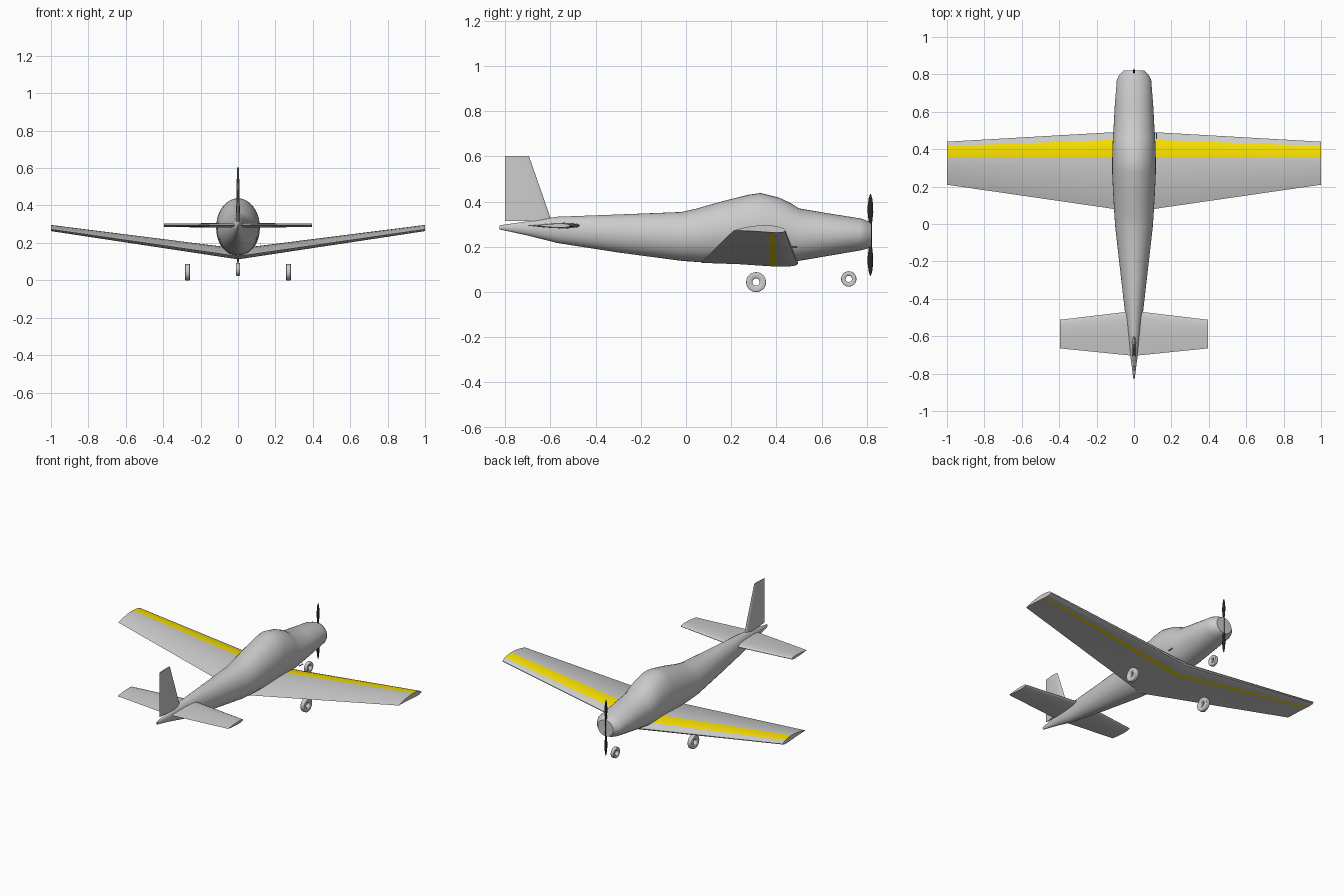
import bpy, bmesh, math
from mathutils import Vector

if "Cube" in bpy.data.objects:
    bpy.data.objects.remove(bpy.data.objects["Cube"])


def material(name, rgb):
    m = bpy.data.materials.new(name)
    m.diffuse_color = (*rgb, 1)
    m.use_nodes = True
    m.node_tree.nodes["Principled BSDF"].inputs["Base Color"].default_value = m.diffuse_color
    return m


def loft(name, rings, mats=(), strips=(), closed=False, angle=35):
    """Skin a list of equal-length point rings; strips are face columns given mats[1]."""
    bm = bmesh.new()
    rows = [[bm.verts.new(p) for p in r] for r in rings]
    n = len(rows[0])
    pairs = list(zip(rows, rows[1:]))
    if closed:
        pairs.append((rows[-1], rows[0]))
    for a, b in pairs:
        for i in range(n):
            j = (i + 1) % n
            f = bm.faces.new((a[i], a[j], b[j], b[i]))
            if i in strips:
                f.material_index = 1
    if not closed:
        bm.faces.new(rows[0])
        bm.faces.new(rows[-1])
    bmesh.ops.recalc_face_normals(bm, faces=bm.faces)
    me = bpy.data.meshes.new(name)
    bm.to_mesh(me)
    bm.free()
    ob = bpy.data.objects.new(name, me)
    bpy.context.collection.objects.link(ob)
    for m in mats:
        me.materials.append(m)
    bpy.ops.object.select_all(action='DESELECT')
    ob.select_set(True)
    bpy.context.view_layer.objects.active = ob
    bpy.ops.object.shade_smooth_by_angle(angle=math.radians(angle))
    return ob


def half_thickness(t):
    return 5 * (0.2969 * math.sqrt(t) - 0.126 * t - 0.3516 * t**2 + 0.2843 * t**3 - 0.1036 * t**4)


def foil(lead, trail, thick, upper, lower, place, camber=0.0):
    """Airfoil ring: upper chord fractions nose to tail, then lower ones back to the nose."""
    ring = []
    for fr, side in [(t, 1) for t in upper] + [(t, -1) for t in lower]:
        h = thick * (side * half_thickness(fr) + camber * 4 * fr * (1 - fr))
        ring.append(place(lead + (trail - lead) * fr, h))
    return ring


grey = material("grey", (0.8, 0.8, 0.8))
yellow = material("yellow", (0.95, 0.75, 0.0))
black = material("black", (0.02, 0.02, 0.02))
blue = material("blue", (0.1, 0.35, 0.6))

# Fuselage: station y, bottom z, top z, half width
stations = [(-0.825, 0.277, 0.295, 0.004), (-0.70, 0.25, 0.313, 0.02), (-0.57, 0.217, 0.333, 0.037),
            (-0.30, 0.175, 0.343, 0.068), (-0.02, 0.138, 0.354, 0.10), (0.05, 0.133, 0.37, 0.105),
            (0.17, 0.13, 0.404, 0.112), (0.28, 0.128, 0.431, 0.117), (0.33, 0.128, 0.438, 0.117),
            (0.41, 0.13, 0.418, 0.115), (0.46, 0.133, 0.395, 0.113), (0.50, 0.138, 0.37, 0.11),
            (0.63, 0.16, 0.348, 0.103), (0.77, 0.184, 0.326, 0.092), (0.795, 0.19, 0.318, 0.08),
            (0.82, 0.20, 0.304, 0.055)]
N = 40
rings = [[(w * math.cos(2 * math.pi * i / N), y,
           (lo + hi) / 2 + (hi - lo) / 2 * math.sin(2 * math.pi * i / N)) for i in range(N)]
         for y, lo, hi, w in stations]
loft("fuselage", rings)

# Wing: two dihedral panels with a yellow band behind the leading edge
def wing_ring(x, lead, trail, z, thick, band):
    upper = [0, 0.01, 0.035, 0.1, 0.2, band, 0.5, 0.65, 0.8, 0.92, 1]
    lower = [0.9, 0.6, 0.3, 0.22, 0.15, 0.05, 0.012]
    return foil(lead, trail, thick, upper, lower, lambda c, h: (x, c, z + h), 0.3)


tip = (0.44, 0.21, 0.272, 0.031, 0.37)
loft("wing", [wing_ring(-1, *tip), wing_ring(0, 0.497, 0.065, 0.128, 0.055, 0.32), wing_ring(1, *tip)],
     (grey, yellow), (3, 4, 13))

# Tailplane
fr_up = [0, 0.015, 0.06, 0.15, 0.3, 0.5, 0.75, 1]
fr_lo = fr_up[-2:0:-1]


def tail_ring(x, lead, trail, thick):
    return foil(lead, trail, thick, fr_up, fr_lo, lambda c, h: (x, c, 0.294 + h))


loft("tailplane", [tail_ring(-0.395, -0.512, -0.665, 0.018), tail_ring(0, -0.465, -0.705, 0.026),
                   tail_ring(0.395, -0.512, -0.665, 0.018)])

# Fin
loft("fin", [foil(lead, -0.80, th, fr_up, fr_lo, lambda c, h: (h, c, z))
             for lead, th, z in ((-0.595, 0.022, 0.315), (-0.695, 0.011, 0.602))])

# Propeller: slim blades pinched at the hub; rows are distance from hub, half chord
blade = [(0.0, 0.007), (0.03, 0.006), (0.06, 0.008), (0.10, 0.0125), (0.13, 0.012),
         (0.16, 0.008), (0.175, 0.004), (0.181, 0.001)]
profile = [(-r, c) for r, c in blade[:0:-1]] + blade
prop = []
for r, c in profile:
    a = [2 * math.pi * i / 12 for i in range(12)]
    prop.append([(c * 0.45 * math.sin(t), 0.816 + c * math.cos(t), 0.253 + r) for t in a])
loft("propeller", prop, (black,))


# Wheels: rounded rings with an open hub
def wheel(name, x, y, z, r, hole, w):
    b = w * 0.3
    sec = [(hole, -w + b), (hole, w - b), (hole + b, w), (r - b, w), (r - b * 0.3, w - b * 0.3),
           (r, w - b), (r, -w + b), (r - b * 0.3, -w + b * 0.3), (r - b, -w), (hole + b, -w)]
    angles = [2 * math.pi * i / 32 for i in range(32)]
    loft(name, [[(x + dx, y + q * math.cos(a), z + q * math.sin(a)) for q, dx in sec] for a in angles],
         closed=True, angle=50)


wheel("left_wheel", -0.27, 0.31, 0.044, 0.044, 0.016, 0.013)
wheel("right_wheel", 0.27, 0.31, 0.044, 0.044, 0.016, 0.013)
wheel("nose_wheel", 0, 0.72, 0.058, 0.034, 0.014, 0.011)

# Small blue probe beside the fuselage
loft("side_probe", [[(0.12 + 0.003 * math.cos(a), y, 0.198 + 0.003 * math.sin(a))
                     for a in (math.pi / 4 * i for i in range(8))] for y in (0.455, 0.49)], (blue,))
